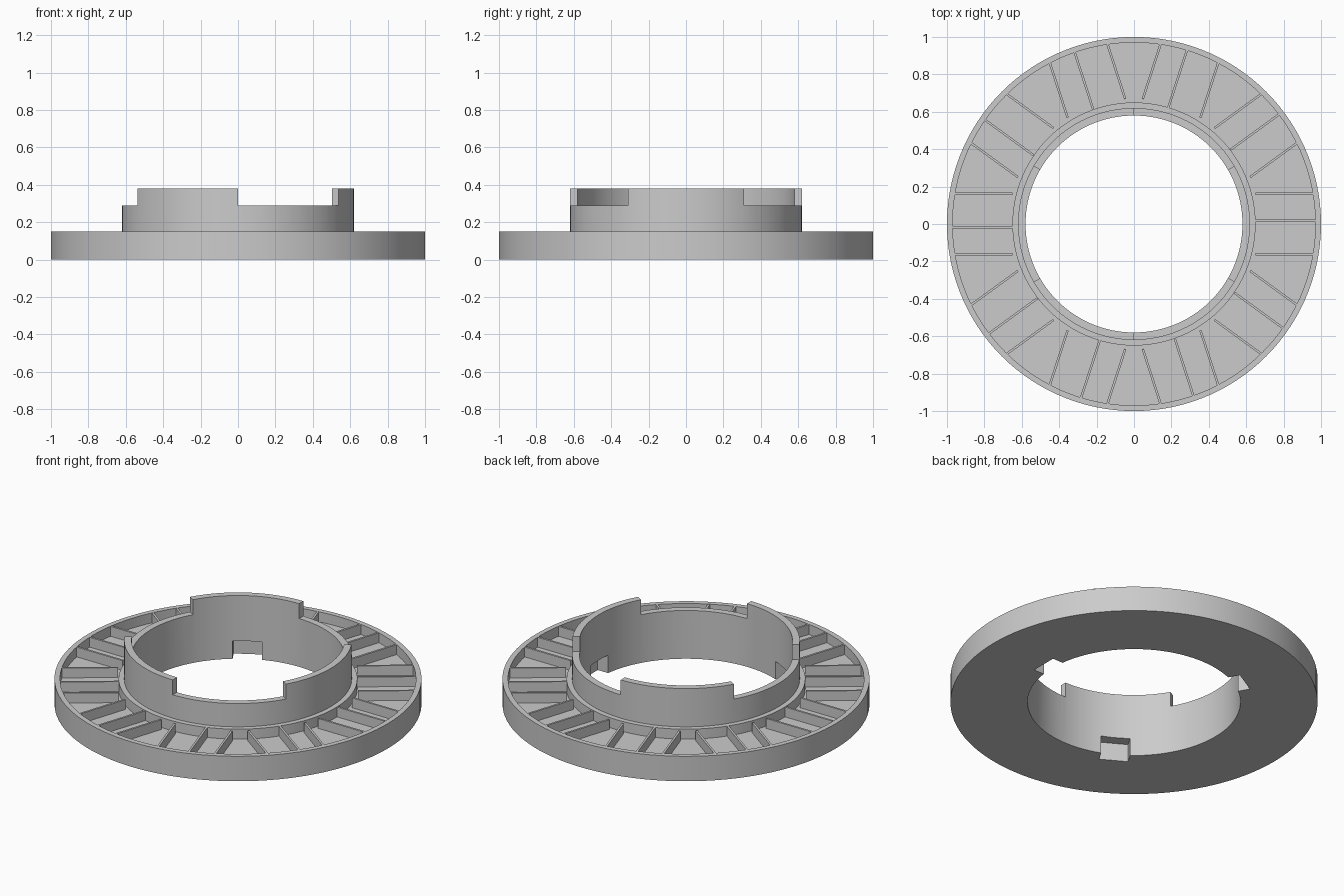
import bpy, bmesh
from math import radians, sin, cos, sqrt, tau
from mathutils import Matrix, Vector

cube = bpy.data.objects.get("Cube")
if cube:
    bpy.data.objects.remove(cube, do_unlink=True)

grey = bpy.data.materials.new("plain_grey")
grey.use_nodes = True
colour = (0.6, 0.6, 0.6, 1)
grey.diffuse_color = colour
grey.node_tree.nodes["Principled BSDF"].inputs["Base Color"].default_value = colour


def make_object(name, bm):
    bmesh.ops.recalc_face_normals(bm, faces=bm.faces)
    mesh = bpy.data.meshes.new(name)
    bm.to_mesh(mesh)
    bm.free()
    mesh.materials.append(grey)
    ob = bpy.data.objects.new(name, mesh)
    bpy.context.collection.objects.link(ob)
    return ob


def revolve(bm, profile, start=0.0, sweep=tau, steps=120):
    """Turn a closed (radius, height) profile about z, capping partial sweeps."""
    full = sweep >= tau
    rings = []
    for i in range(steps if full else steps + 1):
        a = start + sweep * i / steps
        rings.append([bm.verts.new((r * cos(a), r * sin(a), z)) for r, z in profile])
    n = len(profile)
    for i in range(steps):
        p, q = rings[i], rings[(i + 1) % len(rings)]
        for j in range(n):
            k = (j + 1) % n
            bm.faces.new((p[j], q[j], q[k], p[k]))
    if not full:
        bm.faces.new(rings[0])
        bm.faces.new(rings[-1])


def box(bm, low, high, turn):
    low, high = Vector(low), Vector(high)
    size = high - low
    m = Matrix.Rotation(turn, 4, 'Z') @ Matrix.Translation((low + high) / 2)
    bmesh.ops.create_cube(bm, size=1, matrix=m @ Matrix.Diagonal((*size, 1)))


BORE, COLLAR, HUB, RIM = 0.58, 0.62, 0.65, 0.97
FLOOR, DECK, LEDGE, TOP = 0.09, 0.15, 0.29, 0.38

# Flanged ring: outer rim, recessed tray and tall collar
bm = bmesh.new()
revolve(bm, [(BORE, 0), (1, 0), (1, DECK), (RIM, DECK), (RIM, FLOOR), (HUB, FLOOR),
             (HUB, DECK), (COLLAR, DECK), (COLLAR, TOP), (BORE, TOP)])
ring = make_object("flanged_ring", bm)

# Cutters: gaps between the collar teeth, and slots under each tooth
bm = bmesh.new()
for i in range(3):
    mid = i * tau / 3
    revolve(bm, [(0.5, LEDGE), (0.7, LEDGE), (0.7, 0.5), (0.5, 0.5)],
            mid + radians(30), radians(60), 20)
    box(bm, (0.5, -0.08, -0.1), (0.643, 0.08, 0.107), mid)
cutter = make_object("ring_cutter", bm)
cutter.hide_render = True

cut = ring.modifiers.new("cut", 'BOOLEAN')
cut.operation = 'DIFFERENCE'
cut.solver = 'EXACT'
cut.object = cutter
bpy.context.view_layer.objects.active = ring
ring.select_set(True)
bpy.ops.object.modifier_apply(modifier=cut.name)
bpy.data.objects.remove(cutter, do_unlink=True)
bpy.ops.object.shade_smooth_by_angle(angle=radians(30))

# Tray ribs: ten groups of three parallel thin walls
bm = bmesh.new()
for i in range(10):
    for y in (-0.162, 0.018, 0.162):
        end = sqrt(RIM ** 2 - y ** 2) + 0.008
        box(bm, (HUB, y - 0.006, FLOOR - 0.01), (end, y + 0.006, DECK - 0.001), i * tau / 10)
make_object("tray_ribs", bm)
